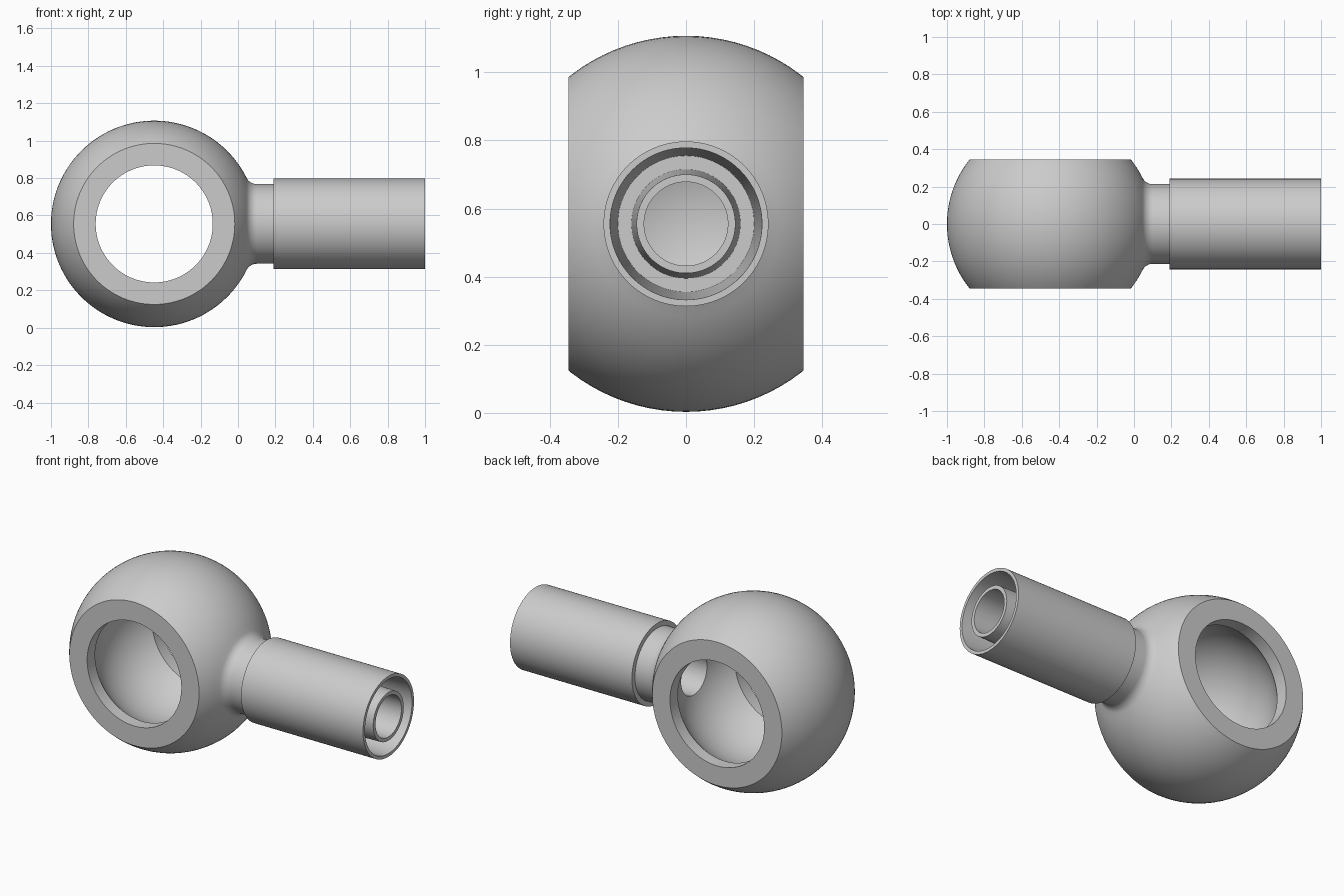
import bpy
import bmesh
from math import sin, cos, pi, atan2, acos, sqrt
from mathutils import Matrix, Vector

cube = bpy.data.objects.get("Cube")
if cube:
    bpy.data.objects.remove(cube, do_unlink=True)

# Main dimensions
CX, CZ = -0.448, 0.555        # ball centre
BALL, HALF = 0.552, 0.345     # ball radius, half width across the flats
EYE, LAND = 0.313, 0.27       # eye radius, start of the cylindrical lips
NECK, FILLET = 0.213, 0.06
BORE = 0.123

steel = bpy.data.materials.new("light_steel")
steel.use_nodes = True
grey = (0.6, 0.6, 0.6, 1)
steel.diffuse_color = grey
steel.node_tree.nodes["Principled BSDF"].inputs["Base Color"].default_value = grey


def arc(cx, cr, radius, a0, a1, n):
    """Points along an arc, as (axial, radial) pairs."""
    return [(cx + radius * cos(a0 + (a1 - a0) * i / n),
             max(0, cr + radius * sin(a0 + (a1 - a0) * i / n))) for i in range(n + 1)]


def lathe(name, profile, closed=False, steps=96):
    """Revolve an (x, radius) profile about the x axis."""
    bm = bmesh.new()
    verts = [bm.verts.new((x, r, 0)) for x, r in profile]
    edges = [bm.edges.new(p) for p in zip(verts, verts[1:])]
    if closed:
        edges.append(bm.edges.new((verts[-1], verts[0])))
    bmesh.ops.spin(bm, geom=verts + edges, cent=(0, 0, 0), axis=(1, 0, 0),
                   angle=2 * pi, steps=steps, use_merge=True)
    bmesh.ops.remove_doubles(bm, verts=bm.verts, dist=1e-5)
    bmesh.ops.recalc_face_normals(bm, faces=bm.faces)
    mesh = bpy.data.meshes.new(name)
    bm.to_mesh(mesh)
    bm.free()
    mesh.materials.append(steel)
    obj = bpy.data.objects.new(name, mesh)
    bpy.context.collection.objects.link(obj)
    return obj


def smooth(obj):
    bpy.ops.object.select_all(action="DESELECT")
    obj.select_set(True)
    bpy.context.view_layer.objects.active = obj
    bpy.ops.object.shade_smooth_by_angle(angle=0.45)


# Ball, filleted neck and hollow insert tube in one profile
fx = CX + sqrt((BALL + FILLET) ** 2 - (NECK + FILLET) ** 2)
touch = atan2(NECK + FILLET, fx - CX)
profile = arc(CX, 0, BALL, pi, touch, 48)
profile += arc(fx, NECK + FILLET, FILLET, touch + pi, 1.5 * pi, 8)[1:]
profile += [(0.25, NECK), (0.25, 0.161), (1, 0.145), (1, BORE), (CX + 0.1, BORE), (CX + 0.1, 0)]
body = lathe("eye_body", profile)

# Flat faces on both sides of the ball
bm = bmesh.new()
bm.from_mesh(body.data)
for side in (-1, 1):
    cut = bmesh.ops.bisect_plane(bm, geom=bm.verts[:] + bm.edges[:] + bm.faces[:],
                                 plane_co=(0, side * HALF, 0), plane_no=(0, side, 0),
                                 clear_outer=True)
    rim = [e for e in cut["geom_cut"] if isinstance(e, bmesh.types.BMEdge)]
    bmesh.ops.contextual_create(bm, geom=rim)
bmesh.ops.recalc_face_normals(bm, faces=bm.faces)
bm.to_mesh(body.data)
bm.free()

# Eye opening: cylindrical lips around a round inner chamber
chamber = sqrt(EYE ** 2 + LAND ** 2)
a = atan2(EYE, LAND)
hole = [(-0.5, 0), (-0.5, EYE)] + arc(0, 0, chamber, pi - a, a, 24) + [(0.5, EYE), (0.5, 0)]
cutter = lathe("eye_cutter", hole)
cutter.hide_render = True
cutter.data.transform(Matrix.Translation(Vector((CX, 0, 0))) @ Matrix.Rotation(pi / 2, 4, "Z"))
mod = body.modifiers.new("eye", "BOOLEAN")
mod.operation = "DIFFERENCE"
mod.solver = "EXACT"
mod.object = cutter
bpy.context.view_layer.objects.active = body
bpy.ops.object.modifier_apply(modifier=mod.name)
bpy.data.objects.remove(cutter, do_unlink=True)

# Outer sleeve with a deep, slightly tapered recess
sleeve = lathe("sleeve", [(0.19, 0.242), (1, 0.242), (1, 0.223), (0.3, 0.2),
                          (0.3, 0.15), (0.19, 0.15)], closed=True)

for obj in (body, sleeve):
    obj.location.z = CZ
    smooth(obj)
